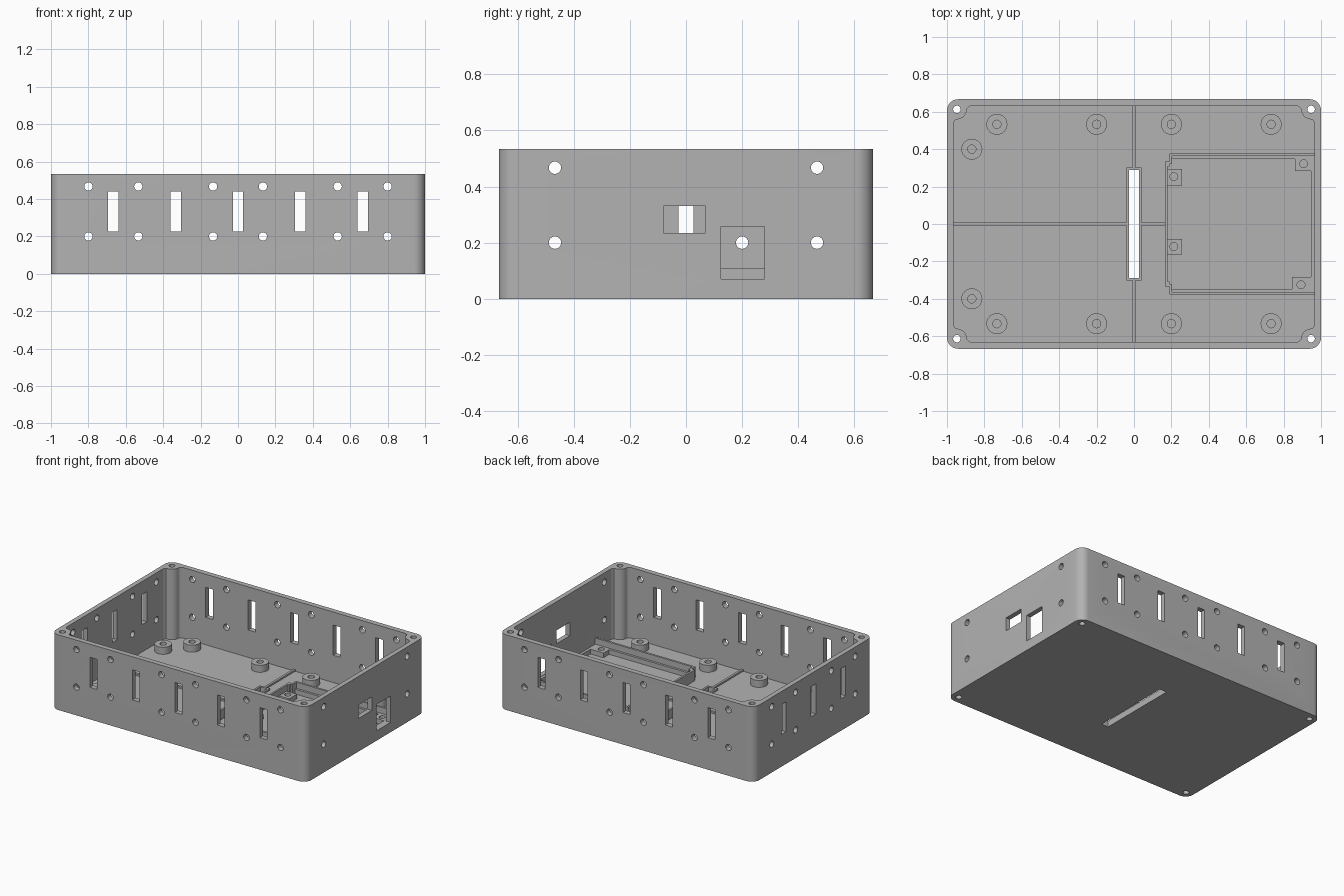
import bpy, bmesh
from math import cos, sin, pi, radians
from mathutils import Matrix, Vector

if "Cube" in bpy.data.objects:
    bpy.data.objects.remove(bpy.data.objects["Cube"])

grey = bpy.data.materials.new("plain_grey")
grey.use_nodes = True
colour = (0.45, 0.45, 0.45, 1)
grey.diffuse_color = colour
grey.node_tree.nodes["Principled BSDF"].inputs["Base Color"].default_value = colour

FLOOR, TOP = 0.033, 0.533
BOARD, LIP = 0.067, 0.11
SIGNS = (-1, 1)
QUADRANTS = ((1, 1), (-1, 1), (-1, -1), (1, -1))


def prism(bm, points, z0, z1):
    low = [bm.verts.new((x, y, z0)) for x, y in points]
    high = [bm.verts.new((x, y, z1)) for x, y in points]
    bm.faces.new(low[::-1])
    bm.faces.new(high)
    for i in range(len(points)):
        j = (i + 1) % len(points)
        bm.faces.new((low[i], low[j], high[j], high[i]))


def box(bm, x0, x1, y0, y1, z0, z1):
    prism(bm, [(x0, y0), (x1, y0), (x1, y1), (x0, y1)], z0, z1)


def drill(bm, centre, axis, length, radius=0.022):
    turn = Vector((0, 0, 1)).rotation_difference(Vector(axis)).to_matrix().to_4x4()
    bmesh.ops.create_cone(bm, cap_ends=True, segments=24, radius1=radius, radius2=radius,
                          depth=length, matrix=Matrix.Translation(centre) @ turn)


def finish(name, bm):
    bmesh.ops.recalc_face_normals(bm, faces=bm.faces)
    mesh = bpy.data.meshes.new(name)
    bm.to_mesh(mesh)
    bm.free()
    mesh.materials.append(grey)
    obj = bpy.data.objects.new(name, mesh)
    bpy.context.collection.objects.link(obj)
    return obj


def select(obj):
    bpy.ops.object.select_all(action="DESELECT")
    obj.select_set(True)
    bpy.context.view_layer.objects.active = obj


def smooth(obj):
    select(obj)
    bpy.ops.object.shade_smooth_by_angle(angle=radians(30))


def cut(obj, bm):
    cutter = finish("cutter", bm)
    cutter.hide_render = True
    select(obj)
    mod = obj.modifiers.new("cut", "BOOLEAN")
    mod.operation, mod.solver, mod.object = "DIFFERENCE", "EXACT", cutter
    bpy.ops.object.modifier_apply(modifier=mod.name)
    bpy.data.objects.remove(cutter)


def four_corners(corner):
    """Repeat the outline of one corner round the rectangle."""
    outline = []
    for sx, sy in QUADRANTS:
        part = corner if sx * sy > 0 else corner[::-1]
        outline += [(sx * x, sy * y) for x, y in part]
    return outline


# Outer block with rounded upright corners
R = 0.06
corner = [(1 - R + R * cos(a), 0.667 - R + R * sin(a))
          for a in (i * pi / 16 for i in range(9))]
bm = bmesh.new()
prism(bm, four_corners(corner), 0, TOP)
case = finish("case", bm)

# Cavity that leaves a screw post in each corner
corner = [(0.966, 0.53), (0.963, 0.545), (0.955, 0.556)]
corner += [(0.947 - 0.053 * sin(a), 0.613 - 0.053 * cos(a))
           for a in (i * pi / 16 for i in range(1, 9))]
corner += [(0.888, 0.622), (0.875, 0.63)]
bm = bmesh.new()
prism(bm, four_corners(corner), FLOOR, TOP + 0.1)
cut(case, bm)

# Openings in walls and floor
bm = bmesh.new()
box(bm, -0.027, 0.027, -0.29, 0.29, -0.1, 0.1)
for sx, sy in QUADRANTS:
    drill(bm, (sx * 0.947, sy * 0.613, 0.27), (0, 0, 1), 0.8, 0.02)
for s in SIGNS:
    y = s * 0.65
    for i in range(-2, 3):
        x = i / 3
        box(bm, x - 0.028, x + 0.028, y - 0.05, y + 0.05, 0.227, 0.44)
    for z in (0.2, 0.467):
        for x in (0.133, 0.533, 0.8):
            for m in SIGNS:
                drill(bm, (m * x, y, z), (0, 1, 0), 0.1)
        drill(bm, (0.98, s * 0.467, z), (1, 0, 0), 0.1)
        for h in (0.2, 0.467):
            drill(bm, (-0.98, s * h, z), (1, 0, 0), 0.1)
for i in (-1, 0, 1):
    box(bm, -1.03, -0.93, i / 3 - 0.027, i / 3 + 0.027, 0.227, 0.44)
box(bm, 0.93, 1.03, -0.08, 0.07, 0.235, 0.33)
box(bm, 0.93, 1.03, 0.125, 0.28, 0.07, 0.257)
cut(case, bm)
smooth(case)

# Hollow round standoffs
spots = [(x, s * 0.533) for x in (-0.733, -0.2, 0.2, 0.733) for s in SIGNS]
spots += [(-0.867, s * 0.4) for s in SIGNS]
for x, y in spots:
    bm = bmesh.new()
    drill(bm, (x, y, (0.083 + FLOOR) / 2), (0, 0, 1), 0.083 - FLOOR, 0.056)
    standoff = finish("standoff", bm)
    bm = bmesh.new()
    drill(bm, (x, y, 0.06), (0, 0, 1), 0.2)
    cut(standoff, bm)
    smooth(standoff)

# Low floor ribs and the frame round the floor slot
bm = bmesh.new()
rib = 0.045
for s in SIGNS:
    y0, y1 = sorted((s * 0.303, s * 0.63))
    box(bm, -0.008, 0.008, y0, y1, FLOOR, rib)
    y0, y1 = sorted((s * 0.29, s * 0.303))
    box(bm, -0.04, 0.04, y0, y1, FLOOR, rib)
    x0, x1 = sorted((s * 0.027, s * 0.04))
    box(bm, x0, x1, -0.29, 0.29, FLOOR, rib)
box(bm, -0.966, -0.04, -0.008, 0.008, FLOOR, rib)
box(bm, 0.04, 0.165, -0.008, 0.008, FLOOR, rib)
finish("floor_ribs", bm)

# Board tray: raised lips outside, a lower ledge inside
bm = bmesh.new()
for s in SIGNS:
    y0, y1 = sorted((s * 0.363, s * 0.378))
    box(bm, 0.19, 0.966, y0, y1, FLOOR, LIP)
    y0, y1 = sorted((s * 0.347, s * 0.363))
    box(bm, 0.203, 0.966, y0, y1, FLOOR, BOARD)
    y0, y1 = sorted((s * 0.32, s * 0.363))
    box(bm, 0.19, 0.203, y0, y1, FLOOR, LIP)
    y0, y1 = sorted((s * 0.307, s * 0.335))
    box(bm, 0.165, 0.19, y0, y1, FLOOR, LIP)
box(bm, 0.165, 0.178, -0.307, 0.307, FLOOR, LIP)
box(bm, 0.947, 0.966, -0.347, 0.347, FLOOR, BOARD)
finish("board_tray", bm)

# Drilled pads that carry the board
for x0, x1, y0, y1, hx, hy in ((0.178, 0.257, 0.205, 0.293, 0.213, 0.253),
                               (0.178, 0.257, -0.163, -0.08, 0.213, -0.12),
                               (0.86, 0.947, 0.283, 0.347, 0.907, 0.322),
                               (0.845, 0.947, -0.347, -0.283, 0.893, -0.325)):
    bm = bmesh.new()
    box(bm, x0, x1, y0, y1, FLOOR, BOARD)
    pad = finish("board_pad", bm)
    bm = bmesh.new()
    drill(bm, (hx, hy, 0.06), (0, 0, 1), 0.2, 0.021)
    cut(pad, bm)
    smooth(pad)
